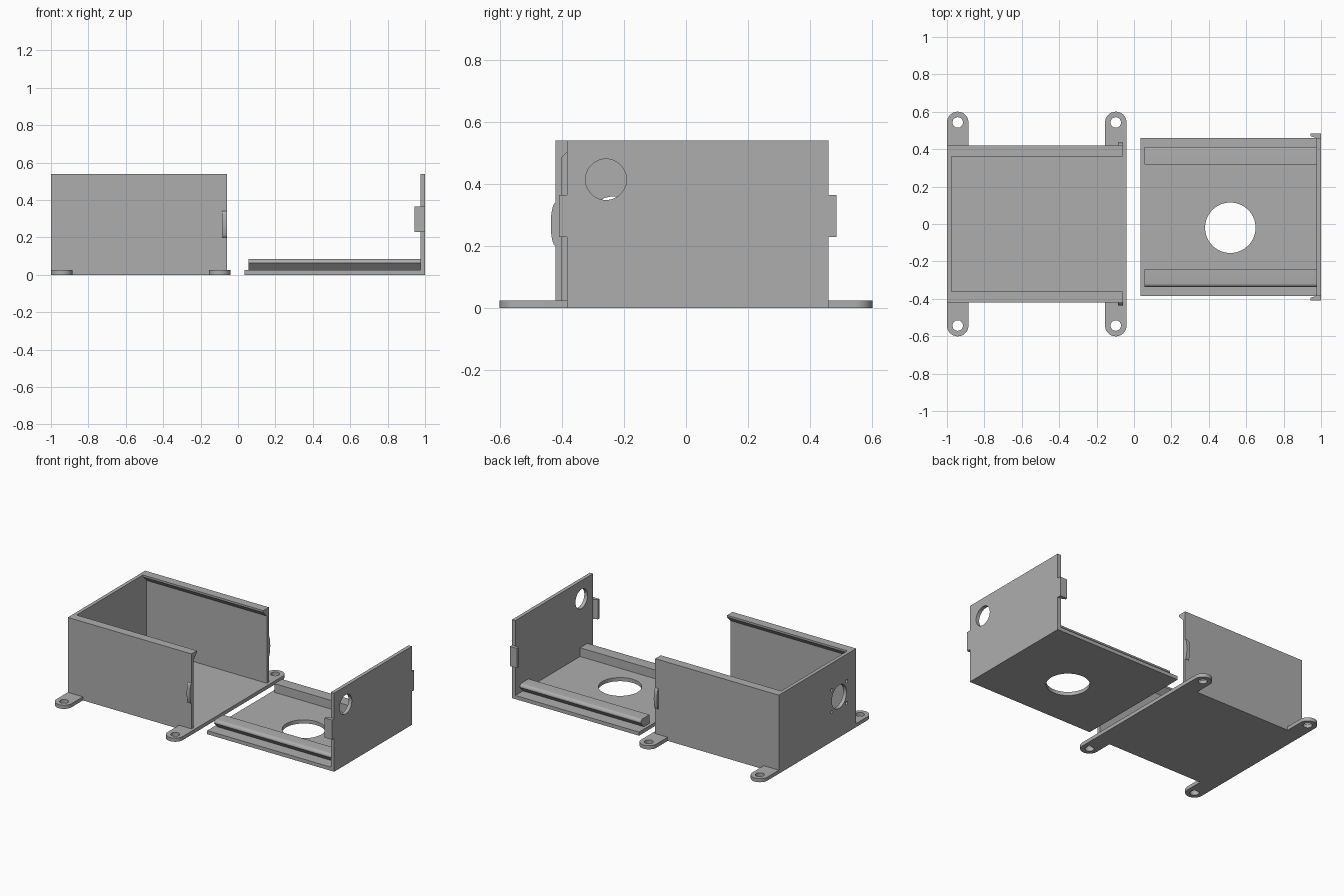
import bpy
import math
from mathutils import Matrix

if "Cube" in bpy.data.objects:
    bpy.data.objects.remove(bpy.data.objects["Cube"])

plastic = bpy.data.materials.new("grey plastic")
plastic.diffuse_color = (0.42, 0.42, 0.42, 1)
plastic.use_nodes = True
plastic.node_tree.nodes["Principled BSDF"].inputs["Base Color"].default_value = plastic.diffuse_color

# Profile planes: (u, v) -> world, third column is the extrusion direction
FRAMES = {
    "x": ((0, 0, 1), (1, 0, 0), (0, 1, 0)),
    "y": ((1, 0, 0), (0, 0, -1), (0, 1, 0)),
    "z": ((1, 0, 0), (0, 1, 0), (0, 0, 1)),
}


def arc(cx, cy, rx, ry, start, end, steps):
    angles = [math.radians(start + (end - start) * i / steps) for i in range(steps + 1)]
    return [(cx + rx * math.cos(a), cy + ry * math.sin(a)) for a in angles]


def circle(cx, cy, r, steps=48):
    return arc(cx, cy, r, r, 0, 360, steps)[:-1]


def rect(u0, u1, v0, v1):
    return [(u0, v0), (u1, v0), (u1, v1), (u0, v1)]


def extrude(name, axis, lo, hi, outline, holes=()):
    """Extrude a flat outline with holes along one axis."""
    curve = bpy.data.curves.new(name, "CURVE")
    curve.dimensions = "2D"
    curve.fill_mode = "BOTH"
    curve.extrude = (hi - lo) / 2
    for loop in [outline, *holes]:
        spline = curve.splines.new("POLY")
        spline.points.add(len(loop) - 1)
        for point, (u, v) in zip(spline.points, loop):
            point.co = (u, v, 0, 1)
        spline.use_cyclic_u = True
    obj = bpy.data.objects.new(name, curve)
    bpy.context.collection.objects.link(obj)
    bpy.ops.object.select_all(action="DESELECT")
    obj.select_set(True)
    bpy.context.view_layer.objects.active = obj
    bpy.ops.object.convert(target="MESH")
    obj = bpy.context.object
    matrix = Matrix(FRAMES[axis]).to_4x4()
    matrix["xyz".index(axis)][3] = (lo + hi) / 2
    obj.data.transform(matrix)
    obj.data.materials.clear()
    obj.data.materials.append(plastic)
    bpy.ops.object.shade_smooth_by_angle(angle=math.radians(30))
    return obj


T = 0.025   # sheet thickness
H = 0.54    # box height

# Box floor with four rounded mounting ears
R, EAR_Y, EAR_X = 0.0575, 0.543, (-0.0975, -0.9425)
half = (arc(EAR_X[0], EAR_Y, R, R, 0, 180, 24) + [(-0.155, 0.42), (-0.885, 0.42)]
        + arc(EAR_X[1], EAR_Y, R, R, 0, 180, 24))
outline = half + [(x, -y) for x, y in reversed(half)]
screw_holes = [circle(x, s * EAR_Y, 0.028, 32) for x in EAR_X for s in (1, -1)]
extrude("box_floor", "z", 0, T, outline, screw_holes)

# Box end wall with a round opening and four small screw holes
small = [circle(-0.235 + a, 0.28 + b, 0.011, 16) for a in (-0.08, 0.08) for b in (-0.075, 0.075)]
extrude("box_end_wall", "x", -1, -1 + T, rect(-0.4, 0.4, T, H),
        [circle(-0.235, 0.28, 0.08)] + small)

# Box side walls with an overhanging top lip, and snap bumps outside
wall = [(0.42, T), (0.42, H), (0.36, H), (0.36, 0.527), (0.40, 0.487), (0.40, T)]
bump = arc(0.42, 0.27, 0.016, 0.07, -90, 90, 20)
for side, s in (("front", -1), ("back", 1)):
    extrude(side + "_side_wall", "x", -1, -0.06, [(s * y, z) for y, z in wall])
    extrude(side + "_snap_bump", "x", -0.085, -0.06, [(s * y, z) for y, z in bump])

# Lid plate with a large round opening
CY = 0.038  # lid centre line
extrude("lid_plate", "z", 0, T, rect(0.035, 1, CY - 0.422, CY + 0.422),
        [circle(0.515, -0.02, 0.135, 64)])

# Lid end wall with a cable hole
extrude("lid_end_wall", "x", 1 - T, 1, rect(CY - 0.422, CY + 0.422, T, H),
        [circle(-0.258, 0.415, 0.066)])

# Lid rails with an undercut outer edge, and side clips
rail = ([(0.28, T), (0.34, T), (0.375, 0.063)]
        + arc(0.355, 0.065, 0.02, 0.02, 0, 90, 6) + [(0.28, 0.085)])
clip = [(1, 0.415), (1, 0.447), (0.945, 0.447), (0.945, 0.432), (0.968, 0.424), (1 - T, 0.415)]
for side, s in (("front", -1), ("back", 1)):
    extrude(side + "_lid_rail", "x", 0.055, 1 - T, [(CY + s * y, z) for y, z in rail])
    extrude(side + "_lid_clip", "z", 0.23, 0.365, [(x, CY + s * y) for x, y in clip])
